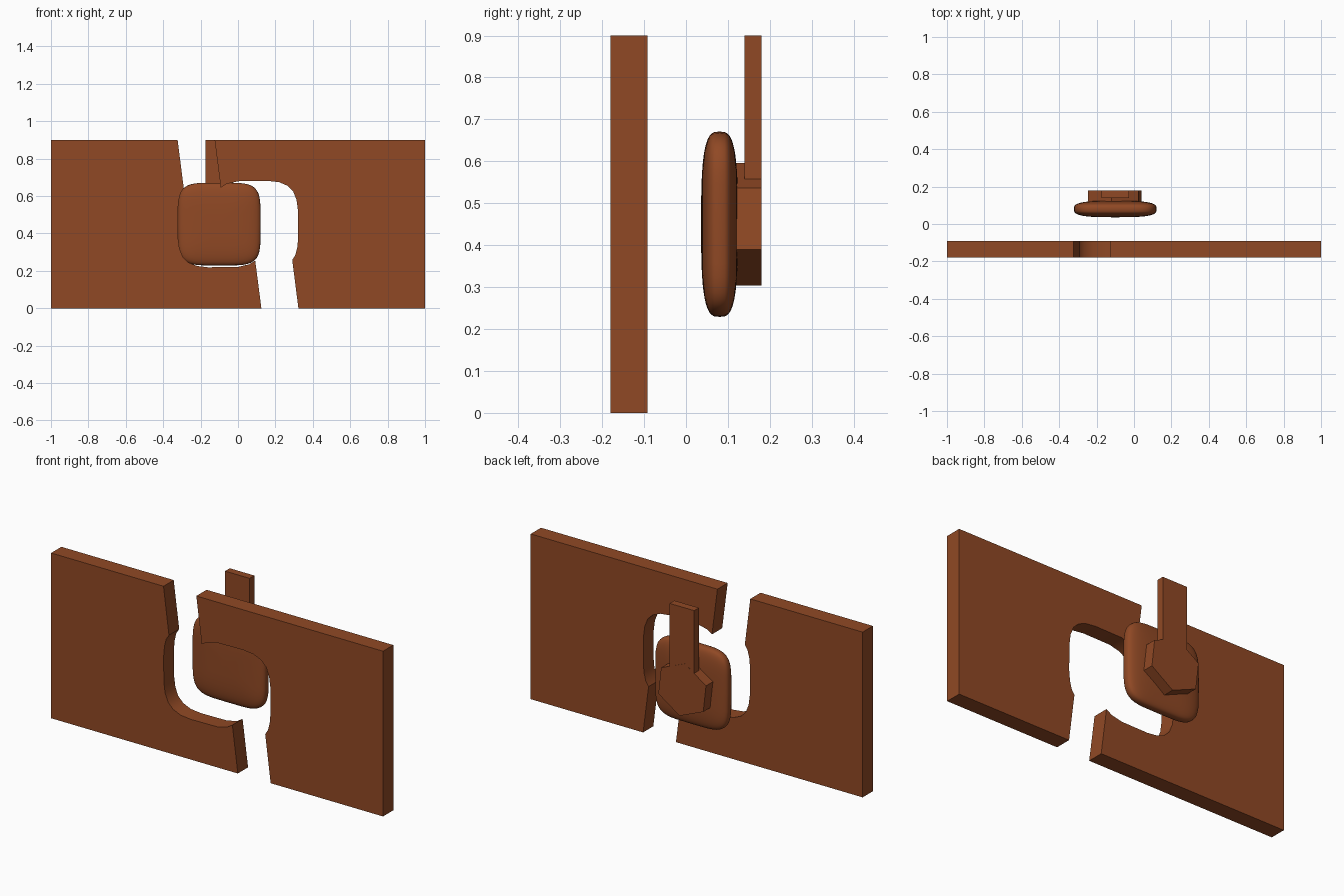
import bpy, bmesh, math
from mathutils import Matrix

if "Cube" in bpy.data.objects:
    bpy.data.objects.remove(bpy.data.objects["Cube"])

brown = bpy.data.materials.new("brown")
brown.diffuse_color = (0.28, 0.066, 0.018, 1)
brown.use_nodes = True
brown.node_tree.nodes["Principled BSDF"].inputs["Base Color"].default_value = brown.diffuse_color


def finish(name, bm):
    bmesh.ops.recalc_face_normals(bm, faces=bm.faces)
    mesh = bpy.data.meshes.new(name)
    bm.to_mesh(mesh)
    bm.free()
    mesh.materials.append(brown)
    obj = bpy.data.objects.new(name, mesh)
    bpy.context.collection.objects.link(obj)
    return obj


def extrude_outline(name, outline, y0, y1):
    """Solid from an x/z outline, running from y0 to y1."""
    bm = bmesh.new()
    face = bm.faces.new([bm.verts.new((x, y0, z)) for x, z in outline])
    ext = bmesh.ops.extrude_face_region(bm, geom=[face])
    verts = [v for v in ext["geom"] if isinstance(v, bmesh.types.BMVert)]
    bmesh.ops.translate(bm, verts=verts, vec=(0, y1 - y0, 0))
    return finish(name, bm)


def smooth(obj, angle):
    bpy.ops.object.select_all(action='DESELECT')
    obj.select_set(True)
    bpy.context.view_layer.objects.active = obj
    bpy.ops.object.shade_smooth_by_angle(angle=math.radians(angle))


# Two interlocking plates: the left is the right turned half way round
right_outline = [
    (1, 0), (1, 0.9), (-0.125, 0.9), (-0.092, 0.645),
    (-0.06, 0.665), (0, 0.679), (0.16, 0.681), (0.22, 0.674),
    (0.265, 0.655), (0.295, 0.625), (0.313, 0.58), (0.321, 0.52),
    (0.322, 0.38), (0.317, 0.325), (0.307, 0.285), (0.29, 0.258), (0.323, 0)]
left_outline = [(-x, 0.9 - z) for x, z in right_outline]
for name, outline in (("right_plate", right_outline), ("left_plate", left_outline)):
    smooth(extrude_outline(name, outline, -0.18, -0.092), 30)

# Cushion-shaped block: a sphere squared off in each direction
bm = bmesh.new()
bmesh.ops.create_uvsphere(bm, u_segments=48, v_segments=24, radius=1)


def squared(value, exponent):
    return math.copysign(abs(value) ** (2 / exponent), value)


for v in bm.verts:
    ring = math.hypot(v.co.x, v.co.y)
    a = math.atan2(v.co.y, v.co.x)
    r = squared(ring, 3.2)
    v.co = (-0.1 + 0.221 * r * squared(math.cos(a), 4.8),
            0.08 + 0.044 * squared(v.co.z, 3.2),
            0.45 + 0.221 * r * squared(math.sin(a), 4.8))
smooth(finish("cushion_block", bm), 60)

# Six-sided boss behind the block
angles = [math.radians(-24 + 60 * i) for i in range(6)]
boss = [(-0.103 + 0.157 * math.cos(a), 0.45 + 0.147 * math.sin(a)) for a in angles]
extrude_outline("hex_boss", boss, 0.11, 0.18)

# Upright handle rising from the boss
handle = [(-0.175, 0.5), (-0.027, 0.5), (-0.027, 0.9), (-0.175, 0.9)]
extrude_outline("handle", handle, 0.139, 0.1795)
